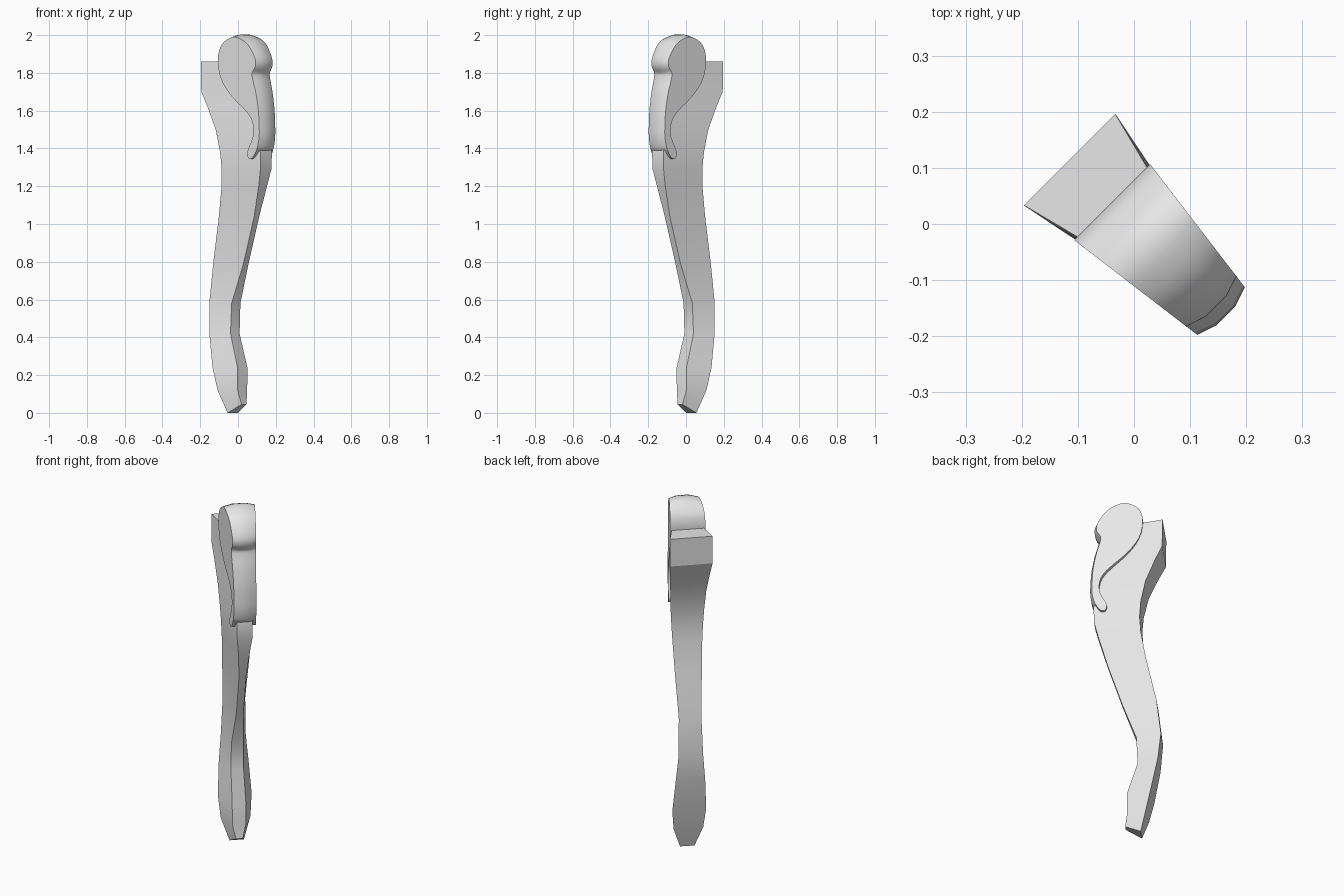
import bpy, bmesh, math
from mathutils import Vector

cube = bpy.data.objects.get("Cube")
if cube:
    bpy.data.objects.remove(cube, do_unlink=True)

grey = bpy.data.materials.new("plain_grey")
grey.use_nodes = True
grey.diffuse_color = (0.8, 0.8, 0.8, 1)
grey.node_tree.nodes["Principled BSDF"].inputs["Base Color"].default_value = (0.8, 0.8, 0.8, 1)

R = math.sqrt(0.5)


def place(u, v, z):
    """u runs outward along the leg's diagonal, v across it."""
    return Vector(((u + v) * R, (v - u) * R, z))


def loft(name, rings, angle):
    """Skin a list of closed rings and cap both ends."""
    bm = bmesh.new()
    rows = [[bm.verts.new(p) for p in ring] for ring in rings]
    n = len(rows[0])
    for a, b in zip(rows, rows[1:]):
        for i in range(n):
            j = (i + 1) % n
            bm.faces.new((a[i], a[j], b[j], b[i]))
    bm.faces.new(rows[0])
    bm.faces.new(rows[-1])
    bmesh.ops.recalc_face_normals(bm, faces=bm.faces)
    mesh = bpy.data.meshes.new(name)
    bm.to_mesh(mesh)
    bm.free()
    mesh.materials.append(grey)
    obj = bpy.data.objects.new(name, mesh)
    bpy.context.collection.objects.link(obj)
    bpy.ops.object.select_all(action='DESELECT')
    obj.select_set(True)
    bpy.context.view_layer.objects.active = obj
    bpy.ops.object.shade_smooth_by_angle(angle=math.radians(angle))
    return obj


# Curved leg: height, back position, back half width, front position, front half width
stations = [
    (0.00, -0.039, 0.039, 0.045, 0.018),
    (0.12, -0.073, 0.080, 0.033, 0.036),
    (0.24, -0.100, 0.091, 0.033, 0.037),
    (0.42, -0.134, 0.080, -0.022, 0.034),
    (0.58, -0.149, 0.066, -0.015, 0.033),
    (0.79, -0.125, 0.061, 0.060, 0.019),
    (1.04, -0.070, 0.073, 0.140, 0.019),
    (1.20, -0.043, 0.080, 0.186, 0.031),
    (1.29, -0.037, 0.085, 0.209, 0.041),
    (1.38, -0.044, 0.090, 0.212, 0.042),
    (1.50, -0.070, 0.097, 0.190, 0.038),
    (1.62, -0.121, 0.107, 0.170, 0.035),
    (1.70, -0.160, 0.115, 0.150, 0.035),
    (1.86, -0.162, 0.115, 0.150, 0.035),
]
rings = []
for z, ub, vb, uf, vf in stations:
    zf = 0.045 if z == 0 else z          # the toe is cut off at a slant
    rings.append([place(ub, -vb, z), place(uf, -vf, zf),
                  place(uf, vf, zf), place(ub, vb, z)])
loft("curved_leg", rings, 24)

# Scrolled knee cap: side outline as (outward, height)
inner = [(0.032, 1.988), (-0.034, 1.945), (-0.055, 1.863), (-0.034, 1.767),
         (0.032, 1.68), (0.139, 1.59), (0.176, 1.53), (0.176, 1.46),
         (0.141, 1.386), (0.146, 1.35), (0.173, 1.35)]
outer = [(0.203, 1.396), (0.218, 1.46), (0.218, 1.53), (0.212, 1.61),
         (0.195, 1.70), (0.176, 1.765), (0.172, 1.80), (0.193, 1.835),
         (0.190, 1.88), (0.145, 1.948), (0.088, 1.982)]
points = [Vector(p) for p in inner + outer]


def smooth_loop(pts, steps):
    """Closed Catmull-Rom curve through the points."""
    out, n = [], len(pts)
    for i in range(n):
        a, b, c, d = (pts[(i + k) % n] for k in (-1, 0, 1, 2))
        for s in range(steps):
            t = s / steps
            out.append(0.5 * (2 * b + (c - a) * t + (2 * a - 5 * b + 4 * c - d) * t * t
                              + (3 * b - a - 3 * c + d) * t ** 3))
    return out


outline = smooth_loop(points, 3)
count = len(outline)
rings = []
# the middle of the cap swells outward, and its sides taper toward the front
for across, swell in ((-1, 0), (-0.4, 0.012), (0.4, 0.012), (1, 0)):
    ring = []
    for i, p in enumerate(outline):
        tangent = (outline[(i + 1) % count] - outline[i - 1]).normalized()
        normal = Vector((tangent.y, -tangent.x))
        on_rim = i >= 3 * len(inner) or i < 2
        q = p + normal * (swell if on_rim else 0)
        ring.append(place(q.x, across * (0.0885 - 0.13 * p.x), q.y))
    rings.append(ring)
loft("knee_cap", rings, 35)
